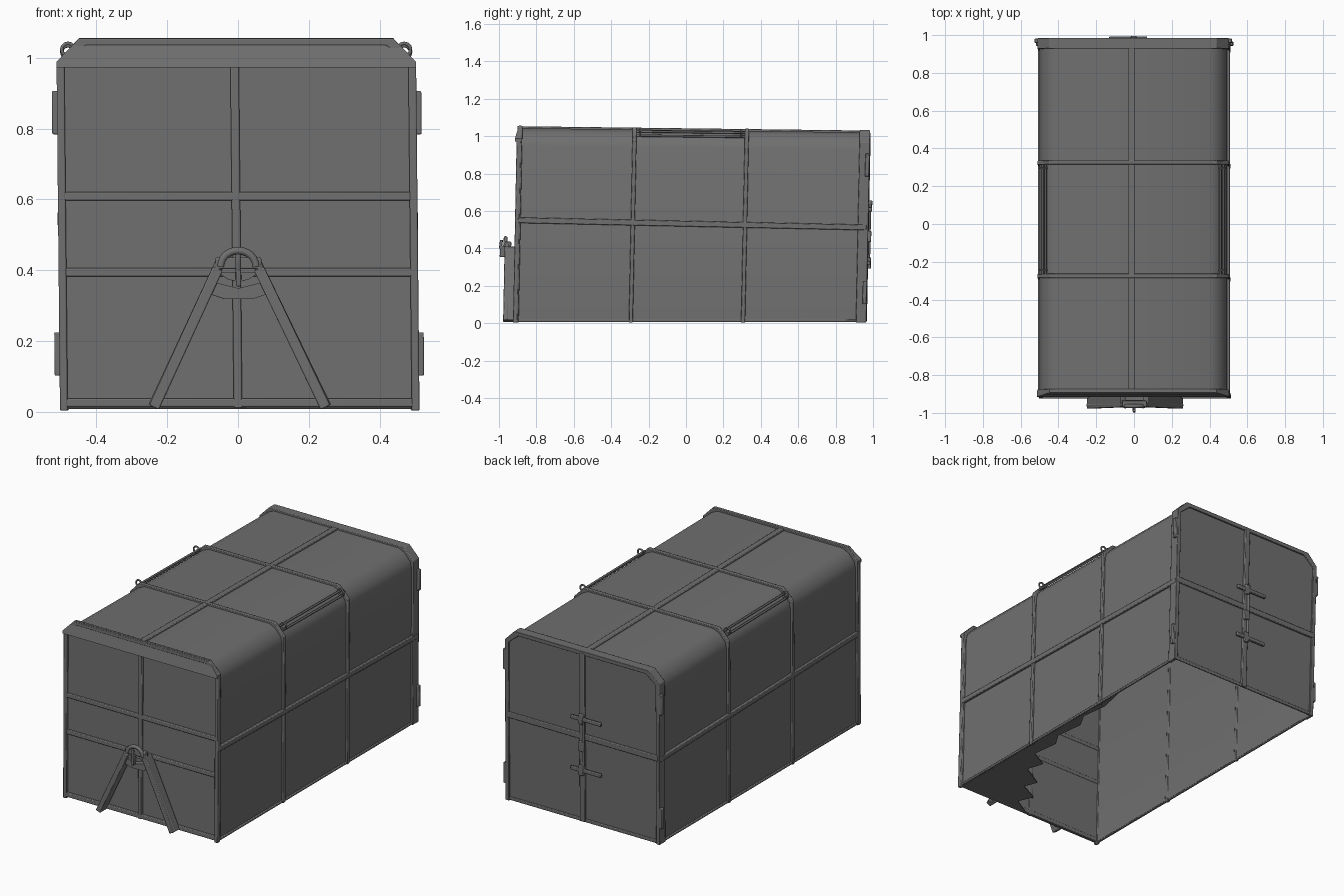
import bpy
import bmesh
import math
from mathutils import Vector

if "Cube" in bpy.data.objects:
    bpy.data.objects.remove(bpy.data.objects["Cube"], do_unlink=True)

steel = bpy.data.materials.new("dark_grey_steel")
GREY = (0.16, 0.16, 0.16, 1)
steel.diffuse_color = GREY
steel.use_nodes = True
steel.node_tree.nodes["Principled BSDF"].inputs["Base Color"].default_value = GREY

FRONT, BACK, HALF = -0.9, 0.965, 0.495
RIB = 0.011


def lean(p):
    """Slight skew of the worn body."""
    x, y, z = p
    return Vector((x - 0.01 * (z - 0.5), y + 0.02 * (z - 0.5), z * (1 - 0.012 * y)))


def make(name, verts, faces, bevel=0.0):
    mesh = bpy.data.meshes.new(name)
    mesh.from_pydata([lean(v) for v in verts], [], faces)
    bm = bmesh.new()
    bm.from_mesh(mesh)
    bmesh.ops.recalc_face_normals(bm, faces=bm.faces)
    bm.to_mesh(mesh)
    bm.free()
    mesh.materials.append(steel)
    obj = bpy.data.objects.new(name, mesh)
    bpy.context.collection.objects.link(obj)
    if bevel:
        mod = obj.modifiers.new("soft_edges", "BEVEL")
        mod.width, mod.segments = bevel, 2
    return obj


def beam(name, a, b, width, depth, out=(0, 1, 0), bevel=0.004):
    """Square bar from a to b; depth is measured along out."""
    a, b, out = Vector(a), Vector(b), Vector(out)
    side = (b - a).cross(out).normalized() * width / 2
    out = out.normalized() * depth / 2
    ring = [side + out, side - out, -side - out, -side + out]
    verts = [p + r for p in (a, b) for r in ring]
    faces = [(i, (i + 1) % 4, (i + 1) % 4 + 4, i + 4) for i in range(4)]
    return make(name, verts, faces + [(3, 2, 1, 0), (4, 5, 6, 7)], bevel)


def prism(name, outline, y0, y1, bevel=0.0):
    """Extrude an x-z outline along y."""
    n = len(outline)
    verts = [(x, y, z) for y in (y0, y1) for x, z in outline]
    faces = [(i, (i + 1) % n, (i + 1) % n + n, i + n) for i in range(n)]
    faces += [tuple(range(n)), tuple(range(2 * n - 1, n - 1, -1))]
    return make(name, verts, faces, bevel)


def hoop(name, outer, inner, y0, y1, bevel=0.0):
    """Arch-shaped band between two matching x-z paths."""
    verts, faces = [], []
    for (ax, az), (bx, bz) in zip(outer, inner):
        verts += [(ax, y0, az), (ax, y1, az), (bx, y1, bz), (bx, y0, bz)]
    last = 4 * (len(outer) - 1)
    for k in range(0, last, 4):
        faces += [(k + i, k + (i + 1) % 4, k + (i + 1) % 4 + 4, k + i + 4) for i in range(4)]
    faces += [(0, 1, 2, 3), (last, last + 1, last + 2, last + 3)]
    return make(name, verts, faces, bevel)


def tube(name, points, radius):
    curve = bpy.data.curves.new(name, "CURVE")
    curve.dimensions = "3D"
    curve.bevel_depth, curve.bevel_resolution = radius, 2
    curve.use_fill_caps = True
    spline = curve.splines.new("POLY")
    spline.points.add(len(points) - 1)
    for sp, p in zip(spline.points, points):
        sp.co = (*lean(p), 1)
    curve.materials.append(steel)
    bpy.context.collection.objects.link(bpy.data.objects.new(name, curve))


def mirrored(right):
    return [(-x, z) for x, z in right] + [(x, z) for x, z in reversed(right)]


def rounded(off):
    w = HALF + off
    return mirrored([(w, 0.012), (w, 0.94), (w - 0.012, 0.975),
                     (w - 0.045, 1.014 + off), (w - 0.085, 1.032 + off)])


def chamfered(off):
    w = HALF + off
    return mirrored([(w, 0.004), (w, 0.972 + off / 2), (w - 0.064, 1.032 + off)])


# Open-bottomed thin shell and its end walls
hoop("body_shell", rounded(0), rounded(-0.006), FRONT, BACK)
prism("front_wall", rounded(-0.001), FRONT, FRONT + 0.006)
prism("rear_doors", rounded(-0.001), BACK - 0.006, BACK)

# Arched ribs and end frames
for name, y, half in (("front_rib", -0.285, RIB), ("rear_rib", 0.315, RIB),
                      ("front_end_frame", -0.898, 0.013), ("rear_end_frame", 0.945, 0.027)):
    hoop(name, chamfered(0.012), chamfered(-0.008), y - half, y + half, 0.004)

# Sloping front header
header = prism("front_header", mirrored([(0.508, 0.962), (0.508, 0.978), (0.443, 1.045)]),
               -0.924, -0.89)
for v in header.data.vertices:
    if v.co.y < -0.9 and v.co.z > 1.02:
        v.co.y += 0.02

# Roof spine and long side rails
beam("roof_spine", (-0.008, FRONT, 1.034), (-0.008, BACK, 1.034), 0.034, 0.016, (0, 0, 1))
for side, s in (("left", 1), ("right", -1)):
    beam(side + "_side_rail", (s * 0.499, FRONT, 0.545), (s * 0.499, BACK, 0.518),
         0.03, 0.02, (1, 0, 0))
    beam(side + "_bottom_rail", (s * 0.497, FRONT, 0.014), (s * 0.497, BACK, 0.014),
         0.014, 0.014, (1, 0, 0))
    # Tie rod along the roof edge with its end rings
    tube(side + "_roof_rod", [(s * 0.478, -0.275, 1.0), (s * 0.478, 0.305, 1.0)], 0.006)
    tube(side + "_roof_edge_rod", [(s * 0.462, -0.275, 1.022), (s * 0.462, 0.305, 1.022)], 0.006)
    for i, y in enumerate((-0.255, 0.285)):
        tube(f"{side}_rod_ring_{i}", [(s * 0.475 + 0.018 * math.cos(a), y, 1.02 + 0.018 * math.sin(a))
                                      for a in [k * math.pi / 6 for k in range(13)]], 0.005)
    # Door hinges
    for i, z in enumerate((0.165, 0.855)):
        beam(f"{side}_hinge_{i}", (s * 0.512, 0.962, z - 0.062), (s * 0.512, 0.962, z + 0.062),
             0.022, 0.02, (1, 0, 0))

# Front wall ribs
for i, z in enumerate((0.025, 0.39, 0.602)):
    beam(f"front_cross_rib_{i}", (-HALF, FRONT - 0.003, z), (HALF, FRONT - 0.003, z), 0.024, 0.022)
beam("front_upright_rib", (-0.005, FRONT - 0.003, 0.01), (-0.005, FRONT - 0.003, 0.97), 0.024, 0.022)
for s in (-1, 1):
    beam("front_corner_post", (s * 0.497, FRONT - 0.003, 0.003), (s * 0.497, FRONT - 0.003, 0.97),
         0.022, 0.024)

# Rear door ribs
hoop("door_surround", chamfered(0.012), chamfered(-0.012), BACK - 0.006, BACK + 0.009, 0.003)
beam("door_cross_rib", (-HALF, BACK + 0.001, 0.525), (HALF, BACK + 0.001, 0.525), 0.034, 0.02)
beam("door_post", (0, BACK + 0.001, 0.01), (0, BACK + 0.001, 1.03), 0.034, 0.022)
beam("door_sill", (-HALF, BACK, 0.018), (HALF, BACK, 0.018), 0.02, 0.012)

# Door handles and latch
for i, z in enumerate((0.325, 0.635)):
    beam(f"handle_bar_{i}", (0.07, 0.982, z), (-0.13, 0.982, z), 0.022, 0.016)
    beam(f"handle_bracket_{i}", (0, 0.982, z - 0.03), (0, 0.982, z + 0.03), 0.03, 0.022)
beam("door_latch", (0, 0.98, 0.44), (0, 0.98, 0.5), 0.035, 0.022)
tube("lock_rod", [(-0.012, 0.98, 0.3), (-0.012, 0.98, 0.66)], 0.008)

# Towing frame: two slanted legs, collar, hook and gusset
for side, s in (("left", 1), ("right", -1)):
    beam(side + "_tow_leg", (s * 0.242, -0.937, 0.012), (s * 0.058, -0.937, 0.4), 0.03, 0.062)
    tube(side + "_tow_leg_edge", [(s * 0.245, -0.95, 0.015), (s * 0.05, -0.955, 0.42)], 0.014)
arch = [(0.05 * math.cos(a), -0.963, 0.405 + 0.045 * math.sin(a))
        for a in [k * math.pi / 12 for k in range(13)]]
tube("tow_arch", arch, 0.011)
beam("tow_crossbar", (-0.065, -0.95, 0.415), (0.065, -0.95, 0.415), 0.032, 0.035)
prism("tow_gusset", [(-0.085, 0.33), (-0.04, 0.315), (0.04, 0.315), (0.085, 0.33),
                     (0.06, 0.36), (0, 0.345), (-0.06, 0.36)], -0.95, -0.905)
prism("tow_plate", [(-0.06, 0.39), (-0.03, 0.37), (0, 0.362), (0.03, 0.37), (0.06, 0.39)],
      -0.965, -0.93)
beam("tow_pin", (0, -0.978, 0.35), (0, -0.978, 0.41), 0.014, 0.03)
tube("tow_hook_tip", [(0, -0.965, 0.37), (0, -0.99, 0.4), (0, -0.985, 0.44)], 0.008)

# Torn remains of the floor plate along the left edge
torn = [(0.495, FRONT), (0.02, FRONT), (0.14, -0.83), (0.1, -0.74), (0.22, -0.68), (0.19, -0.6),
        (0.33, -0.52), (0.3, -0.42), (0.41, -0.36), (0.39, -0.2), (0.44, -0.12), (0.42, 0.05),
        (0.47, 0.14), (0.45, 0.3), (0.495, 0.5)]
n = len(torn)
make("floor_remnant", [(x, y, z) for z in (0.012, 0.018) for x, y in torn],
     [(i, (i + 1) % n, (i + 1) % n + n, i + n) for i in range(n)]
     + [tuple(range(n)), tuple(range(2 * n - 1, n - 1, -1))])

# Smooth shading with sharp corners kept
for obj in bpy.context.scene.objects:
    if obj.type == "MESH" and obj.data.materials and obj.data.materials[0] == steel:
        bpy.ops.object.select_all(action="DESELECT")
        obj.select_set(True)
        bpy.context.view_layer.objects.active = obj
        bpy.ops.object.shade_smooth_by_angle(angle=math.radians(35))
